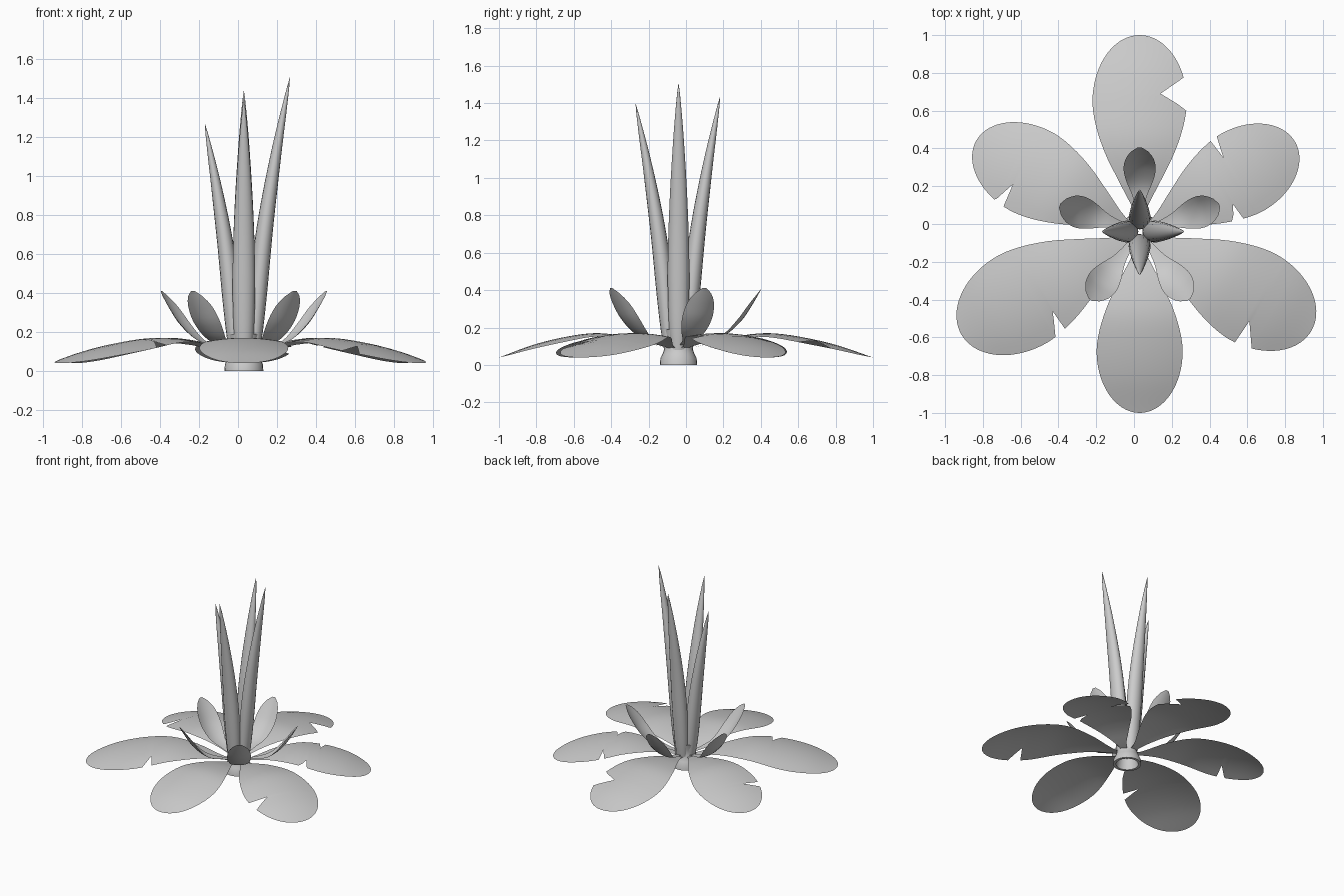
import bpy, bmesh, math
from mathutils import Vector, Matrix

if "Cube" in bpy.data.objects:
    bpy.data.objects.remove(bpy.data.objects["Cube"])

CENTRE = Vector((0.03, -0.04, 0))
grey = bpy.data.materials.new("plant_grey")
grey.diffuse_color = (0.6, 0.6, 0.6, 1)
grey.use_nodes = True
grey.node_tree.nodes["Principled BSDF"].inputs["Base Color"].default_value = grey.diffuse_color


def curve(pts, x):
    """Smooth (cubic) interpolation through (x, y) points."""
    n = len(pts)
    x = min(max(x, pts[0][0]), pts[-1][0])
    i = next(k for k in range(n - 1) if x <= pts[k + 1][0])

    def slope(k):
        a, b = pts[max(k - 1, 0)], pts[min(k + 1, n - 1)]
        return (b[1] - a[1]) / (b[0] - a[0])
    (x0, y0), (x1, y1) = pts[i], pts[i + 1]
    h = x1 - x0
    s = (x - x0) / h
    return ((1 + 2 * s) * (1 - s) ** 2 * y0 + s * (1 - s) ** 2 * h * slope(i)
            + s * s * (3 - 2 * s) * y1 + s * s * (s - 1) * h * slope(i + 1))


def linear(pts, x):
    for (x0, y0), (x1, y1) in zip(pts, pts[1:]):
        if x0 <= x <= x1:
            return y0 + (y1 - y0) * (x - x0) / (x1 - x0)
    return 9.0


def make_object(name, rows, closed=False, matrix=Matrix()):
    """Skin a list of point rows into a smooth surface."""
    bm = bmesh.new()
    grid = [[bm.verts.new(p) for p in row] for row in rows]
    for a, b in zip(grid, grid[1:]):
        m = len(a)
        for j in range(m if closed else m - 1):
            k = (j + 1) % m
            bm.faces.new((a[j], b[j], b[k], a[k]))
    bmesh.ops.remove_doubles(bm, verts=bm.verts, dist=1e-5)
    bm.transform(Matrix.Translation(CENTRE) @ matrix)
    bm.normal_update()
    mesh = bpy.data.meshes.new(name)
    bm.to_mesh(mesh)
    bm.free()
    mesh.materials.append(grey)
    ob = bpy.data.objects.new(name, mesh)
    bpy.context.collection.objects.link(ob)
    bpy.ops.object.select_all(action='DESELECT')
    ob.select_set(True)
    bpy.context.view_layer.objects.active = ob
    bpy.ops.object.shade_smooth_by_angle(angle=math.radians(40))


def turn(deg):
    return Matrix.Rotation(math.radians(deg), 4, 'Z')


# Broad outer leaves: arched sheets with torn notches in the edge
WIDTH = [(0, 0.02), (0.1, 0.03), (0.25, 0.105), (0.4, 0.18), (0.55, 0.23), (0.68, 0.245),
         (0.8, 0.22)]
ARCH = [(0, 0.075), (0.12, 0.105), (0.26, 0.145), (0.44, 0.17), (0.6, 0.155), (0.8, 0.11), (1, 0.04)]


def half_width(t):
    if t <= 0.66:
        return curve(WIDTH, t)
    return 0.245 * math.sqrt(max(0, 1 - ((t - 0.66) / 0.34) ** 2))


def outer_leaf(name, angle, length, scale, left=(), right=()):
    stations = {0.05 + (length - 0.05) * math.sin(i / 32 * math.pi / 2) for i in range(33)}
    for notch in list(left) + list(right):
        stations |= {p[0] for p in notch}
    rows = []
    for r in sorted(stations):
        t = r / length
        w = half_width(t) * scale
        wl = min([w] + [linear(n, r) for n in left])
        wr = min([w] + [linear(n, r) for n in right])
        rows.append([])
        for j in range(9):
            y = -wr + (wl + wr) * j / 8
            rows[-1].append((r, y, curve(ARCH, t) - 0.5 * y * y))
    make_object(name, [row[::-1] for row in rows], matrix=turn(angle))


outer_leaf("outer_leaf_back", 90, 1.04, 1.02,
           right=[[(0.64, 0.26), (0.73, 0.11), (0.82, 0.24)]])
outer_leaf("outer_leaf_front", 270, 0.96, 0.93)
outer_leaf("outer_leaf_right_back", 30, 0.95, 0.95,
           left=[[(0.565, 0.25), (0.58, 0.115), (0.605, 0.25)]],
           right=[[(0.45, 0.22), (0.5, 0.12), (0.51, 0.24)]])
outer_leaf("outer_leaf_left_back", 151, 0.99, 0.96,
           left=[[(0.695, 0.24), (0.708, 0.106), (0.755, 0.24)]])
outer_leaf("outer_leaf_right_front", 330, 1.05, 1.05,
           right=[[(0.73, 0.27), (0.74, 0.12), (0.83, 0.25)]])
outer_leaf("outer_leaf_left_front", 210, 1.09, 1.08,
           left=[[(0.6, 0.25), (0.61, 0.134), (0.665, 0.27)]])

# Small inner leaves: five cupped sheets curving upward
RISE = [(0.05, 0.1), (0.15, 0.125), (0.25, 0.16), (0.34, 0.24), (0.4, 0.33), (0.445, 0.41)]
CUP = [(0, 0.015), (0.25, 0.035), (0.5, 0.07), (0.7, 0.085), (0.85, 0.075), (0.95, 0.045), (1, 0.012)]
for i in range(5):
    rows = []
    for k in range(21):
        t = k / 20
        r = 0.05 + 0.395 * t ** 0.8
        w = curve(CUP, t)
        rows.append([(r - 2.5 * (s * w) ** 2, -s * w, curve(RISE, r) + 1.5 * (s * w) ** 2)
                     for s in (-1, -0.67, -0.33, 0, 0.33, 0.67, 1)])
    make_object("inner_leaf", rows, matrix=turn(18 + 72 * i))

# Tall central spikes: tapering tubes leaning outward
LEAN = [(0, 0.045), (0.4, 0.095), (0.7, 0.155), (1, 0.23)]
TAPER = [(0, 0.04), (0.1, 0.052), (0.3, 0.058), (0.55, 0.048), (0.8, 0.027), (0.95, 0.009), (1, 0)]
for name, angle, top, reach in (("spike_right", 0, 1.51, 1.03), ("spike_back", 90, 1.44, 0.97),
                                ("spike_left", 180, 1.27, 0.87), ("spike_front", 270, 1.4, 1.0)):
    rows = []
    for k in range(25):
        t = k / 24
        w = curve(TAPER, t)
        rows.append([(curve(LEAN, t) * reach + 0.8 * w * math.cos(a), -w * math.sin(a),
                      0.08 + (top - 0.08) * t)
                     for a in (j * math.tau / 16 for j in range(16))])
    make_object(name, rows, closed=True, matrix=turn(angle))

# Hollow stem collar
COLLAR = [(0.075, 0.03), (0.08, 0), (0.1, 0), (0.097, 0.035), (0.085, 0.06), (0.07, 0.1),
          (0.075, 0.15), (0.085, 0.19), (0.07, 0.19), (0.06, 0.12), (0.075, 0.03)]
make_object("stem_collar", [[(r * math.cos(a), -r * math.sin(a), z)
                             for a in (j * math.tau / 24 for j in range(24))]
                            for r, z in COLLAR], closed=True)
